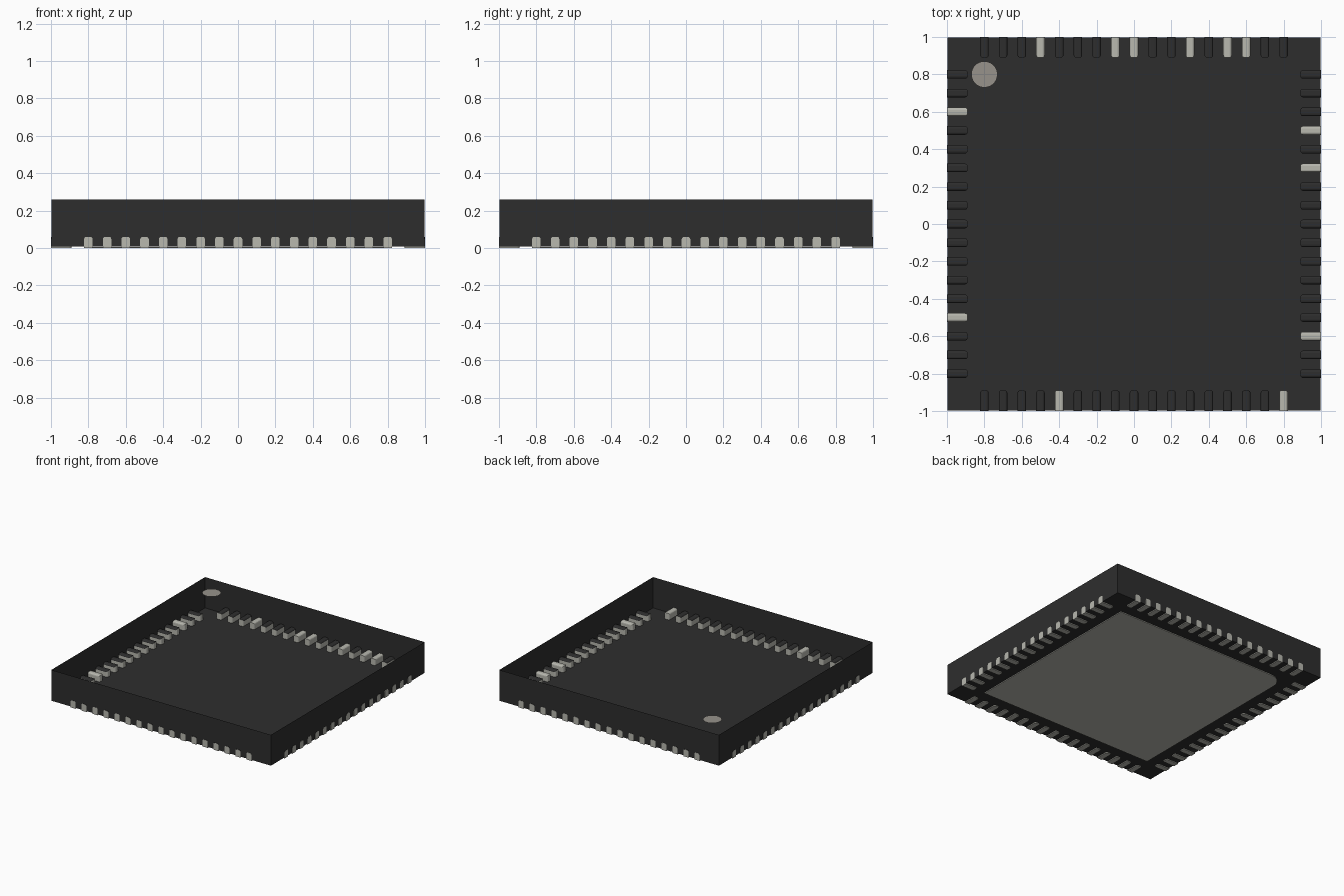
import bpy, bmesh, math
from mathutils import Matrix

cube = bpy.data.objects.get("Cube")
if cube:
    bpy.data.objects.remove(cube, do_unlink=True)


def material(name, rgb):
    m = bpy.data.materials.new(name)
    m.use_nodes = True
    m.diffuse_color = (*rgb, 1)
    bsdf = m.node_tree.nodes["Principled BSDF"]
    bsdf.inputs["Base Color"].default_value = (*rgb, 1)
    bsdf.inputs["Roughness"].default_value = 0.6
    return m


RESIN = material("dark resin", (0.027, 0.027, 0.027))
METAL = material("lead metal", (0.48, 0.48, 0.43))
MARK = material("marker grey", (0.31, 0.29, 0.26))


def make_mesh(name, bm, mats):
    me = bpy.data.meshes.new(name)
    bm.to_mesh(me)
    bm.free()
    for m in mats:
        me.materials.append(m)
    return me


def add_object(name, me, loc=(0, 0, 0), turn=0.0):
    ob = bpy.data.objects.new(name, me)
    ob.location = loc
    ob.rotation_euler.z = turn
    bpy.context.collection.objects.link(ob)
    return ob


FLOOR, TOP, HALF = 0.007, 0.26, 0.998

# Body: thin-walled tray, open at the top
bm = bmesh.new()
bmesh.ops.create_cube(bm, size=1)
bmesh.ops.scale(bm, vec=(2 * HALF, 2 * HALF, TOP - FLOOR), verts=bm.verts)
bmesh.ops.translate(bm, vec=(0, 0, (TOP + FLOOR) / 2), verts=bm.verts)
lid = [f for f in bm.faces if f.normal.z > 0.9]
bmesh.ops.delete(bm, geom=lid, context='FACES_ONLY')
add_object("body_tray", make_mesh("body_tray", bm, [RESIN]))

# Pin-one marker: flat disc level with the rim
bm = bmesh.new()
bmesh.ops.create_circle(bm, cap_ends=True, segments=40, radius=0.07)
add_object("pin_one_marker", make_mesh("pin_one_marker", bm, [MARK]), (-0.8, 0.8, TOP))

# Thermal pad: thin square plate with one rounded-off corner
P, C = 0.8, 0.12
outline = [(-P, -P), (P, -P), (P, P)]
for i in range(9):
    a = math.radians(90 + i * 90 / 8)
    outline.append((-P + C + C * math.cos(a), P - C + C * math.sin(a)))
bm = bmesh.new()
pad = bm.faces.new([bm.verts.new((x, y, 0)) for x, y in outline])
ext = bmesh.ops.extrude_face_region(bm, geom=[pad])
bmesh.ops.translate(bm, vec=(0, 0, 0.0065),
                    verts=[v for v in ext["geom"] if isinstance(v, bmesh.types.BMVert)])
bmesh.ops.recalc_face_normals(bm, faces=bm.faces)
add_object("thermal_pad", make_mesh("thermal_pad", bm, [METAL]))


def lead_mesh(name, bare):
    """Lead running inward along +y, with rounded top edges and inner end."""
    w, length, h = 0.046, 0.11, 0.06
    bm = bmesh.new()
    bmesh.ops.create_cube(bm, size=1, matrix=Matrix.Translation((0, 0.5, 0.5)))
    bmesh.ops.scale(bm, vec=(w, length, h), verts=bm.verts)
    edges = []
    for e in bm.edges:
        a, b = e.verts[0].co, e.verts[1].co
        top_long = min(a.z, b.z) > h * 0.9 and abs(a.y - b.y) > 0.05
        inner_upright = min(a.y, b.y) > length * 0.9 and abs(a.z - b.z) > 0.03
        if top_long or inner_upright:
            edges.append(e)
    bmesh.ops.bevel(bm, geom=edges, offset=0.013, segments=3, profile=0.5, affect='EDGES')
    bmesh.ops.recalc_face_normals(bm, faces=bm.faces)
    bm.normal_update()
    # Upward faces are covered in resin unless the lead is bare
    for f in bm.faces:
        f.material_index = 1 if f.normal.z > 0.1 and not bare else 0
    return make_mesh(name, bm, [METAL, RESIN])


bare_lead = lead_mesh("bare_lead", True)
covered_lead = lead_mesh("covered_lead", False)

# Four rows of leads; the sets give the bare ones in each row
rows = [("front", {-4, 8}), ("left", {5, 3, -6}),
        ("back", {5, 1, 0, -3, -5, -6}), ("right", {-6, 5})]
for k, (side, bare) in enumerate(rows):
    turn = k * math.pi / 2
    spin = Matrix.Rotation(turn, 4, 'Z')
    for i in range(-8, 9):
        loc = spin @ Matrix.Translation((i * 0.1, -1, 0))
        add_object(f"lead_{side}_{i + 9:02d}", bare_lead if i in bare else covered_lead,
                   loc.to_translation(), turn)
